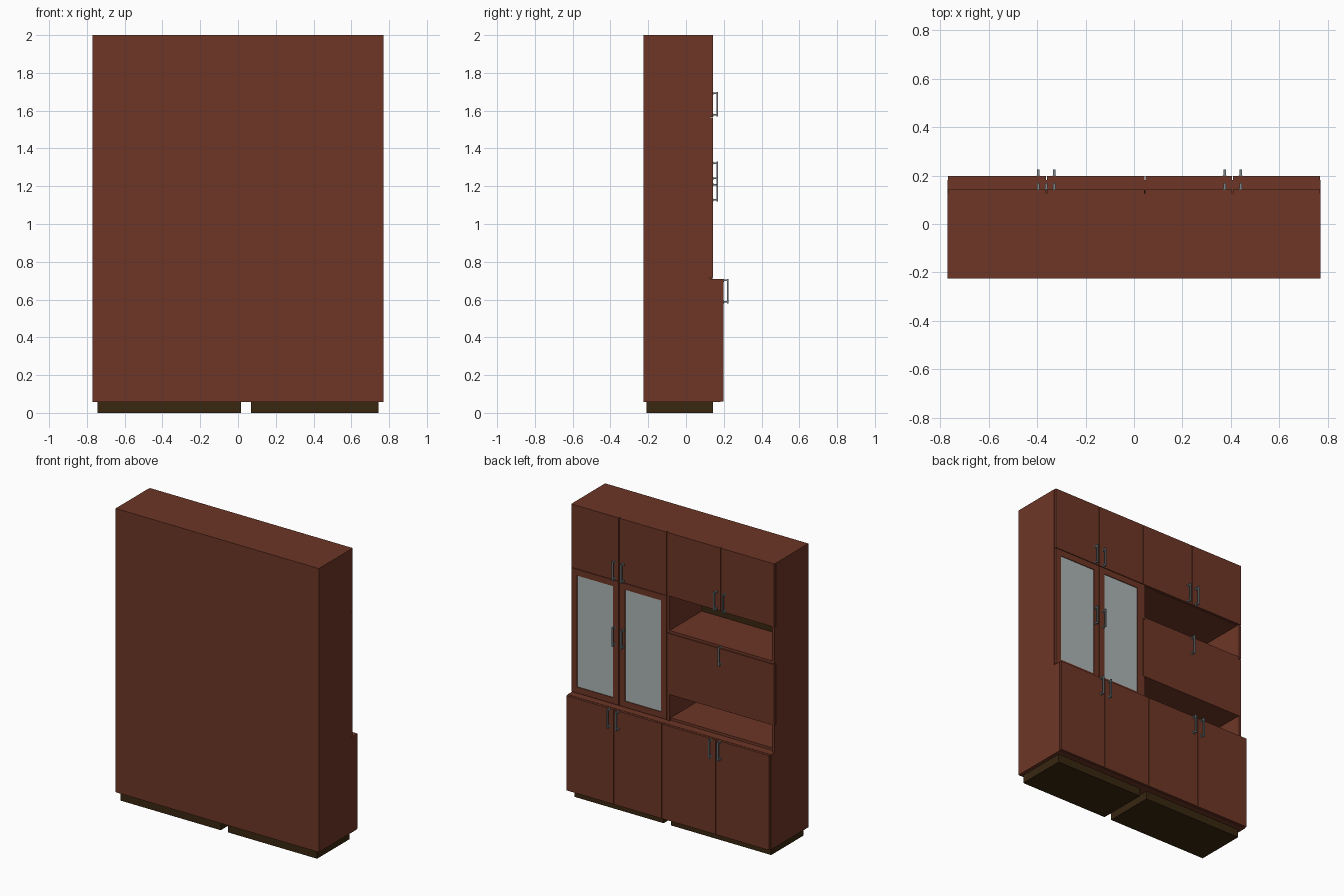
import bpy, bmesh
from mathutils import Vector

if "Cube" in bpy.data.objects:
    bpy.data.objects.remove(bpy.data.objects["Cube"])


def material(name, rgb):
    m = bpy.data.materials.new(name)
    m.diffuse_color = (*rgb, 1)
    m.use_nodes = True
    m.node_tree.nodes["Principled BSDF"].inputs["Base Color"].default_value = m.diffuse_color
    return m


WOOD = material("red_brown_wood", (0.155, 0.037, 0.019))
DARK = material("dark_olive_board", (0.040, 0.020, 0.005))
GLASS = material("grey_glass", (0.42, 0.47, 0.46))
METAL = material("handle_metal", (0.20, 0.24, 0.25))


def boxes(name, mat, items):
    """One object from boxes given as (x0, x1, y0, y1, z0, z1)."""
    bm = bmesh.new()
    for x0, x1, y0, y1, z0, z1 in items:
        r = bmesh.ops.create_cube(bm, size=1)
        for v in r["verts"]:
            v.co = Vector(((x0, x1)[v.co.x > 0], (y0, y1)[v.co.y > 0], (z0, z1)[v.co.z > 0]))
    me = bpy.data.meshes.new(name)
    bm.to_mesh(me)
    bm.free()
    me.materials.append(mat)
    ob = bpy.data.objects.new(name, me)
    bpy.context.collection.objects.link(ob)
    return ob


X, MID, T = 0.77, 0.045, 0.018
BACK, UP, LOW = -0.225, 0.143, 0.198      # rear, upper front, lower front
UI, LI = UP - 0.016, LOW - 0.016          # carcass fronts behind the doors
STEP, TOPDOOR = 0.71, 1.565
G = 0.002                                 # half gap between doors
columns = {"open": (-X, MID), "glazed": (MID, X)}

# Plinths
boxes("plinth_wide", DARK, [(-0.745, 0.015, -0.208, 0.142, 0, 0.057)])
boxes("plinth_narrow", DARK, [(0.07, 0.745, -0.208, 0.142, 0, 0.057)])

# Back and side panels
boxes("back_panel", WOOD, [(-X, X, BACK, BACK + 0.012, 0.057, 2)])
for name, x in (("left", -X), ("right", X - T), ("middle_a", MID - T), ("middle_b", MID)):
    boxes(name + "_side_panel", WOOD, [
        (x, x + T, BACK + 0.012, LI, 0.057, STEP),
        (x, x + T, BACK + 0.012, UI, STEP, 2)])

# Outer sides run level with the door faces beside the niches
boxes("niche_side_edges", WOOD, [
    (x, x + T, UI, UP - 0.002, z0, z1)
    for x in (-X, MID - T) for z0, z1 in ((STEP, 0.893), (1.315, TOPDOOR))])

# Horizontal boards and dark backing of each column
for name, (a, b) in columns.items():
    a, b = a + T, b - T
    boxes(name + "_boards", WOOD, [
        (a, b, BACK + 0.012, LI, 0.057, 0.057 + T),
        (a, b, BACK + 0.012, UI, 2 - T, 2),
        (a, b, BACK + 0.012, UI, TOPDOOR, TOPDOOR + T),
        (a, b, BACK + 0.012, UI, STEP, STEP + T)])
    boxes(name + "_inner_back", DARK, [(a, b, BACK + 0.012, BACK + 0.016, 0.08, 1.98)])
    boxes(name + "_ledge", WOOD, [(a - T, b + T, UI - 0.05, LI, STEP - T, STEP)])

# Shelves above and below the flap
boxes("niche_shelves", WOOD, [
    (-X + T, MID - T, BACK + 0.016, UI, 0.895, 0.895 + T),
    (-X + T, MID - T, BACK + 0.016, UP - 0.004, 1.312, 1.312 + T)])

# Flap door
boxes("flap_door", WOOD, [(-X + G, MID - G, UI, UP, 0.893, 1.310)])


def handle(name, x, y, z):
    """Vertical bow handle whose lower end is at z."""
    w, h = 0.005, 0.13
    boxes(name, METAL, [
        (x - w, x + w, y + 0.019, y + 0.027, z, z + h),
        (x - w, x + w, y, y + 0.02, z + 0.004, z + 0.012),
        (x - w, x + w, y, y + 0.02, z + h - 0.012, z + h - 0.004),
        (x - 0.008, x + 0.008, y, y + 0.003, z, z + 0.016),
        (x - 0.008, x + 0.008, y, y + 0.003, z + h - 0.016, z + h)])


# Hinged doors in pairs, with handles either side of the split
for name, (a, b) in columns.items():
    c = (a + b) / 2
    for side, x0, x1, hx in (("left", a + G, c - G, c - 0.033), ("right", c + G, b - G, c + 0.033)):
        tag = name + "_" + side
        boxes(tag + "_lower_door", WOOD, [(x0, x1, LI, LOW, 0.06, STEP - 0.002)])
        handle(tag + "_lower_handle", hx, LOW, 0.58)
        boxes(tag + "_upper_door", WOOD, [(x0, x1, UI, UP, TOPDOOR + G, 2)])
        handle(tag + "_upper_handle", hx, UP, 1.57)
        if name == "glazed":
            f, z0, z1 = 0.042, STEP + 0.006, TOPDOOR - G
            boxes(tag + "_glass_frame", WOOD, [
                (x0, x0 + f, UI, UP, z0, z1), (x1 - f, x1, UI, UP, z0, z1),
                (x0 + f, x1 - f, UI, UP, z0, z0 + f), (x0 + f, x1 - f, UI, UP, z1 - f, z1)])
            boxes(tag + "_glass_pane", GLASS, [(x0 + f, x1 - f, UI + 0.004, UP - 0.005, z0 + f, z1 - f)])
            handle(tag + "_glass_handle", hx, UP, 1.12)

handle("flap_handle", (-X + MID) / 2, UP, 1.2)
